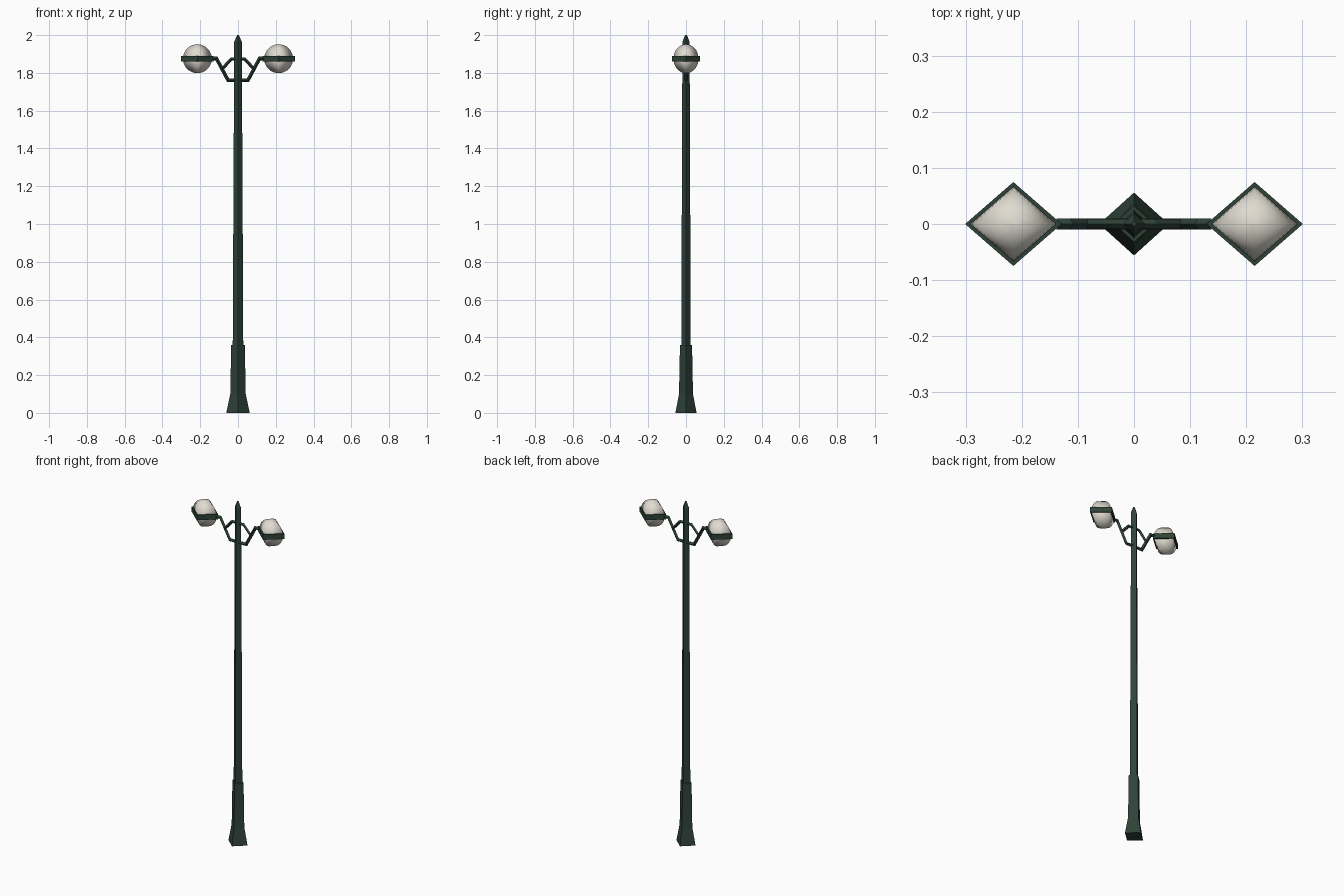
import bpy, bmesh, math
from mathutils import Vector

if "Cube" in bpy.data.objects:
    bpy.data.objects.remove(bpy.data.objects["Cube"])


def material(name, rgb):
    m = bpy.data.materials.new(name)
    m.diffuse_color = (*rgb, 1)
    m.use_nodes = True
    m.node_tree.nodes["Principled BSDF"].inputs["Base Color"].default_value = m.diffuse_color
    return m


GREEN = material("dark_green_paint", (0.028, 0.055, 0.040))
GLASS = material("frosted_glass", (0.74, 0.71, 0.63))


def finish(name, bm, mat, smooth=False):
    bmesh.ops.remove_doubles(bm, verts=bm.verts, dist=1e-5)
    bmesh.ops.recalc_face_normals(bm, faces=bm.faces)
    for f in bm.faces:
        f.smooth = smooth
    me = bpy.data.meshes.new(name)
    bm.to_mesh(me)
    bm.free()
    me.materials.append(mat)
    ob = bpy.data.objects.new(name, me)
    bpy.context.collection.objects.link(ob)
    return ob


def diamond_lathe(name, profile, mat, cx=0.0, cz=0.0, closed=False, smooth=False):
    """Four-sided turning; profile rows are (x radius, y radius, z)."""
    bm = bmesh.new()
    rings = []
    for rx, ry, z in profile:
        rings.append([bm.verts.new((cx + rx * c, ry * s, cz + z))
                      for c, s in ((1, 0), (0, 1), (-1, 0), (0, -1))])
    pairs = list(zip(rings, rings[1:]))
    if closed:
        pairs.append((rings[-1], rings[0]))
    for a, b in pairs:
        for i in range(4):
            j = (i + 1) % 4
            bm.faces.new((a[i], a[j], b[j], b[i]))
    if not closed:
        for r in (rings[0], rings[-1]):
            bm.faces.new(r)
    return finish(name, bm, mat, smooth)


def rod(name, pts, r, mat):
    """Diamond-section bar with mitred corners along a path in the xz plane."""
    bm = bmesh.new()
    p = [Vector((x, 0, z)) for x, z in pts]
    rings = []
    for i, q in enumerate(p):
        d0 = (q - p[i - 1]).normalized() if i else (p[1] - q).normalized()
        d1 = (p[i + 1] - q).normalized() if i < len(p) - 1 else d0
        t = (d0 + d1).normalized()
        n = Vector((-t.z, 0, t.x)) * (r / max(t.dot(d0), 0.5))
        side = Vector((0, r, 0))
        rings.append([bm.verts.new(q + o) for o in (n, side, -n, -side)])
    for a, b in zip(rings, rings[1:]):
        for i in range(4):
            j = (i + 1) % 4
            bm.faces.new((a[i], a[j], b[j], b[i]))
    bm.faces.new(rings[0])
    bm.faces.new(rings[-1])
    return finish(name, bm, mat)


# flared foot and stepped tapering post with pointed cap
diamond_lathe("foot", [(0.062, 0.056, 0), (0.041, 0.037, 0.10),
                       (0.036, 0.032, 0.36)], GREEN)
diamond_lathe("post", [(0.028, 0.025, 0.34), (0.024, 0.022, 1.19),
                       (0.020, 0.019, 1.965), (0.005, 0.005, 2.0)], GREEN)

# two lamps with brackets, mirrored in x
LX, LZ, R, YS = 0.215, 1.875, 0.077, 0.87
for s, side in ((-1, "left"), (1, "right")):
    globe = [(max(R * math.sin(a), 1e-4), max(R * YS * math.sin(a), 1e-4), -R * math.cos(a))
             for a in (math.pi * k / 10 for k in range(11))]
    diamond_lathe(f"globe_{side}", globe, GLASS, s * LX, LZ, smooth=True)
    band = [(r, r * YS, z) for r, z in
            ((0.086, -0.015), (0.086, 0.015), (0.076, 0.015), (0.076, -0.015))]
    diamond_lathe(f"globe_band_{side}", band, GREEN, s * LX, LZ, closed=True)
    rod(f"arm_{side}", [(0, 1.762), (s * 0.053, 1.762), (s * 0.114, 1.876),
                        (s * 0.138, 1.876)], 0.0095, GREEN)
    rod(f"upper_strut_{side}", [(0, 1.873), (s * 0.036, 1.873),
                                (s * 0.083, 1.822)], 0.0085, GREEN)
